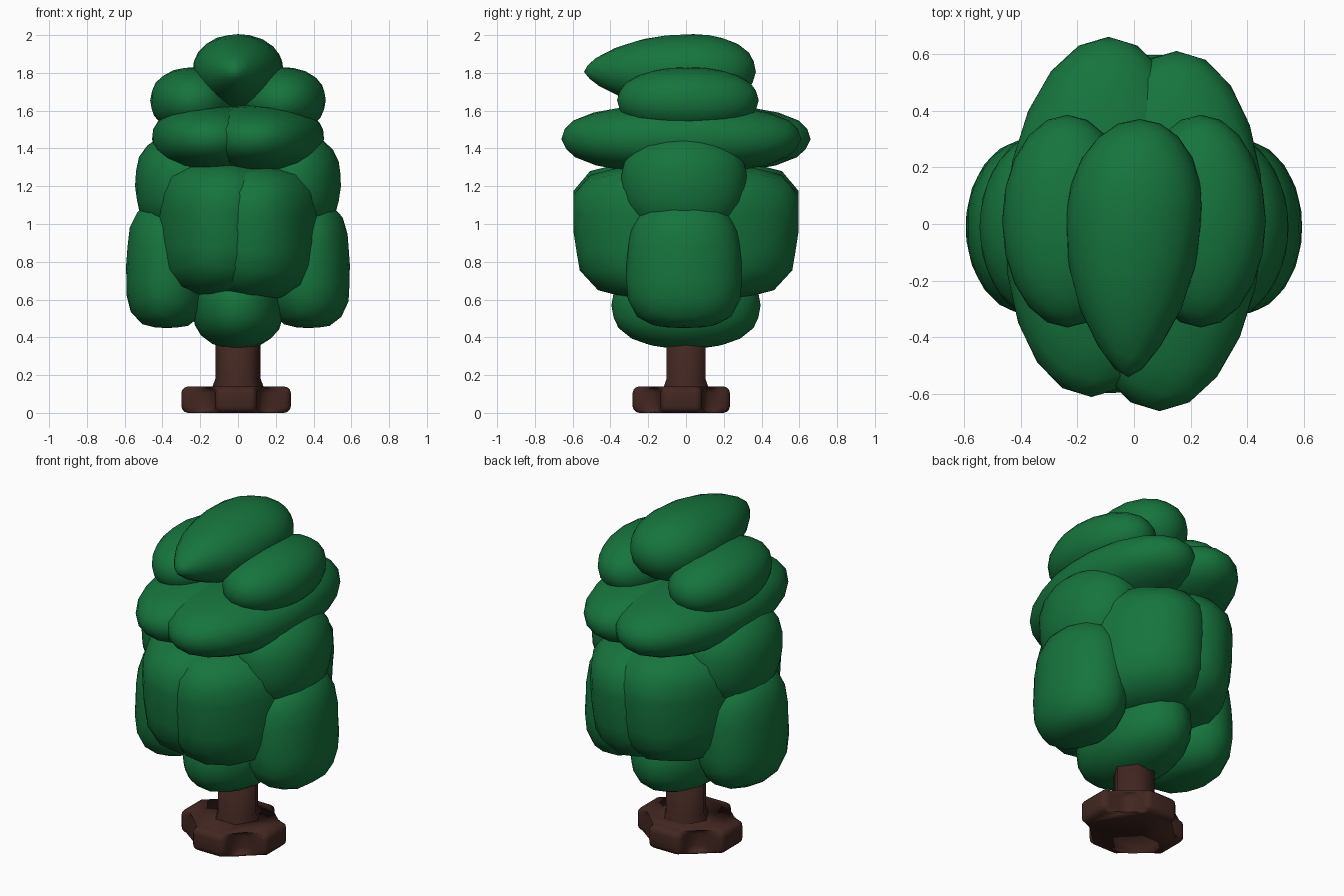
import bpy, bmesh, math
from mathutils import Vector

if "Cube" in bpy.data.objects:
    bpy.data.objects.remove(bpy.data.objects["Cube"])


def material(name, rgb):
    m = bpy.data.materials.new(name)
    m.diffuse_color = (*rgb, 1)
    m.use_nodes = True
    m.node_tree.nodes["Principled BSDF"].inputs["Base Color"].default_value = m.diffuse_color
    return m


LEAF = material("leaf_green", (0.008, 0.175, 0.047))
BARK = material("bark_brown", (0.055, 0.02, 0.015))


def finish(name, bm, mat):
    me = bpy.data.meshes.new(name)
    bmesh.ops.recalc_face_normals(bm, faces=bm.faces[:])
    bm.to_mesh(me)
    bm.free()
    for p in me.polygons:
        p.use_smooth = True
    me.materials.append(mat)
    ob = bpy.data.objects.new(name, me)
    bpy.context.collection.objects.link(ob)
    return ob


def clump(name, c, r, n=2.2, taper=0.0, front=None, pinch=0.0, skew=0.0):
    """Rounded leaf clump: n > 2 is boxier in height, taper widens the top,
    front gives a longer radius toward -y, pinch narrows that front tip,
    skew leans the clump sideways along its length."""
    bm = bmesh.new()
    bmesh.ops.create_icosphere(bm, subdivisions=3, radius=1)
    for v in bm.verts:
        d = v.co.normalized()
        h = math.hypot(d.x, d.y)
        d /= (h ** n + abs(d.z) ** n) ** (1 / n)
        w = 1 + taper * d.z
        tip = 1 - pinch * max(0, -d.y) ** 3
        ry = front if front and d.y < 0 else r[1]
        v.co = Vector((c[0] + d.x * r[0] * w * tip + skew * d.y,
                       c[1] + d.y * ry * w,
                       c[2] + d.z * r[2] * tip))
    return finish(name, bm, LEAF)


# crown top, with a drawn-out tip toward the front
clump("crown_top", (0, 0.04, 1.805), (0.24, 0.33, 0.2), 2.1, 0.03, 0.58, 0.4, 0.02)

for s, side in ((-1, "left"), (1, "right")):
    # paired side clumps, from top to bottom
    clump("upper_clump_" + side, (s * 0.235, 0.01, 1.655), (0.23, 0.375, 0.175))
    clump("middle_clump_" + side, (s * 0.3, -0.01, 1.2), (0.245, 0.335, 0.28), 2.4, 0.05)
    clump("lower_clump_" + side, (s * 0.375, -0.01, 0.785), (0.217, 0.305, 0.335), 3.2, -0.05)
    # long clumps running from front to back, side by side
    clump("collar_clump_" + side, (s * 0.12, -s * 0.025, 1.45), (0.335, 0.635, 0.185),
          2.3, 0.02, skew=0.03)
    clump("body_clump_" + side, (s * 0.085, 0, 0.965 - s * 0.01), (0.36, 0.595, 0.355),
          4.0, 0.05)

# underside clump around the trunk
clump("bottom_clump", (0, 0, 0.57), (0.245, 0.395, 0.23), 2.4)

# six-sided trunk with a small flare at the foot
bm = bmesh.new()
rings = []
for z, r in ((0.05, 0.135), (0.14, 0.135), (0.18, 0.12), (0.6, 0.12)):
    rings.append([bm.verts.new((r * math.cos(i * math.pi / 3),
                                r * math.sin(i * math.pi / 3), z)) for i in range(6)])
for a, b in zip(rings, rings[1:]):
    for i in range(6):
        bm.faces.new((a[i], a[(i + 1) % 6], b[(i + 1) % 6], b[i]))
bm.faces.new(rings[-1])
bm.faces.new(rings[0])
finish("trunk", bm, BARK)

# cross-shaped rounded root base with filled inner corners
bm = bmesh.new()
cx, cy, w = -0.01, -0.025, 0.11
quarter = [(0.29, -w), (0.29, w), (w + 0.05, w), (w, w + 0.05)]
outline = []
for k in range(4):
    for x, y in quarter:
        if k % 2 and x > 0.2:
            x = 0.258
        for _ in range(k):
            x, y = -y, x
        outline.append((cx + x, cy + y))
low = [bm.verts.new((x, y, 0)) for x, y in outline]
high = [bm.verts.new((x, y, 0.14)) for x, y in outline]
bm.faces.new(low[::-1])
bm.faces.new(high)
for i in range(len(low)):
    j = (i + 1) % len(low)
    bm.faces.new((low[i], low[j], high[j], high[i]))
bmesh.ops.bevel(bm, geom=bm.edges[:], offset=0.045, segments=3,
                profile=0.5, affect='EDGES', clamp_overlap=True)
finish("root_base", bm, BARK)
